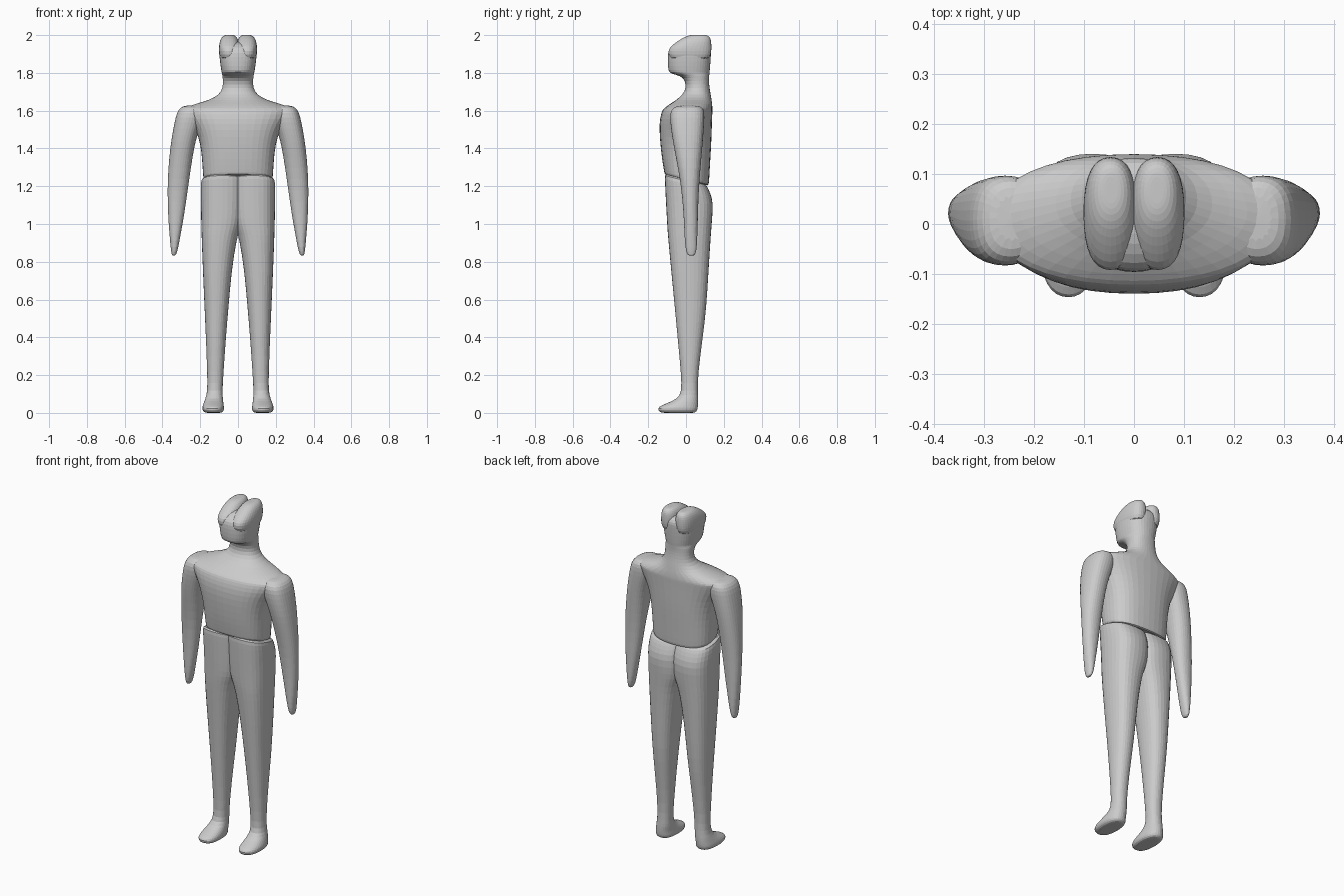
import bpy, bmesh, math


def loft(name, sections, sides=16, mirror=False, bisect=False):
    """Skin stacked superellipse rings: (z, x0, x1, y0, y1, power, slope along y)."""
    bm = bmesh.new()
    rings = []
    for z, x0, x1, y0, y1, power, slope in sections:
        cx, cy, rx, ry = (x0 + x1) / 2, (y0 + y1) / 2, (x1 - x0) / 2, (y1 - y0) / 2
        ring = []
        for i in range(sides):
            a = 2 * math.pi * i / sides
            c, s = math.cos(a), math.sin(a)
            x = cx + rx * math.copysign(abs(c) ** (2 / power), c)
            y = cy + ry * math.copysign(abs(s) ** (2 / power), s)
            ring.append(bm.verts.new((x, y, z + slope * (y - cy))))
        rings.append(ring)
    for lo, hi in zip(rings, rings[1:]):
        for i in range(sides):
            j = (i + 1) % sides
            bm.faces.new((lo[i], lo[j], hi[j], hi[i]))
    bm.faces.new(rings[0][::-1])
    bm.faces.new(rings[-1])
    bmesh.ops.recalc_face_normals(bm, faces=bm.faces)
    me = bpy.data.meshes.new(name)
    bm.to_mesh(me)
    bm.free()
    ob = bpy.data.objects.new(name, me)
    bpy.context.collection.objects.link(ob)
    sub = ob.modifiers.new("round", "SUBSURF")
    sub.levels = sub.render_levels = 1
    if mirror:
        m = ob.modifiers.new("mirror", "MIRROR")
        m.use_bisect_axis[0] = bisect
    return ob


def sym(z, w, y0, y1, power=2.2, slope=0.0):
    return (z, -w, w, y0, y1, power, slope)


# torso, shoulders, neck and face in one skin
loft("torso_and_neck", [
    sym(1.23, 0.165, -0.10, 0.11, 2.6, -0.25),
    sym(1.232, 0.185, -0.115, 0.122, 2.6, -0.25),
    sym(1.26, 0.187, -0.118, 0.124, 2.6, -0.20),
    sym(1.34, 0.192, -0.128, 0.130, 2.6),
    sym(1.42, 0.200, -0.137, 0.135, 2.6),
    sym(1.50, 0.225, -0.143, 0.138, 2.5),
    sym(1.56, 0.27, -0.140, 0.140, 2.3),
    sym(1.60, 0.295, -0.128, 0.142, 2.2),
    sym(1.612, 0.29, -0.120, 0.142, 2.2),
    sym(1.635, 0.235, -0.087, 0.140, 2.1),
    sym(1.655, 0.155, -0.055, 0.137, 2.1),
    sym(1.685, 0.100, -0.018, 0.132, 2.2),
    sym(1.72, 0.082, 0.000, 0.125, 2.3),
    sym(1.76, 0.080, -0.005, 0.122, 2.3),
    sym(1.785, 0.084, -0.030, 0.124, 2.3),
    sym(1.797, 0.086, -0.085, 0.125, 2.3),
    sym(1.81, 0.089, -0.095, 0.127, 2.4),
    sym(1.86, 0.097, -0.098, 0.131, 2.5),
    sym(1.91, 0.101, -0.097, 0.134, 2.5),
    sym(1.935, 0.098, -0.085, 0.134, 2.5),
    sym(1.96, 0.080, -0.040, 0.115, 2.3),
    sym(1.965, 0.040, 0.000, 0.08, 2.2),
], sides=20)

# twin crown lobes that leave a groove over the skull
loft("crown", [
    (1.86, 0.000, 0.092, -0.080, 0.120, 2.4, 0),
    (1.90, -0.006, 0.102, -0.097, 0.135, 2.4, 0),
    (1.93, -0.008, 0.103, -0.094, 0.137, 2.4, 0),
    (1.955, -0.007, 0.100, -0.064, 0.136, 2.4, 0),
    (1.98, 0.000, 0.093, -0.028, 0.133, 2.3, 0),
    (1.996, 0.012, 0.080, 0.005, 0.122, 2.2, 0),
    (2.001, 0.026, 0.066, 0.030, 0.105, 2.0, 0),
    (2.001, 0.038, 0.054, 0.050, 0.085, 2.0, 0),
], mirror=True, bisect=True)

# arms ending in mitten-like tips
loft("arms", [
    (0.832, 0.335, 0.347, 0.018, 0.038, 2, 0),
    (0.838, 0.326, 0.352, 0.006, 0.050, 2, 0),
    (0.87, 0.317, 0.356, -0.004, 0.058, 2.2, 0),
    (0.95, 0.302, 0.364, -0.009, 0.061, 2.2, 0),
    (1.05, 0.284, 0.371, -0.013, 0.064, 2.2, 0),
    (1.18, 0.265, 0.375, -0.024, 0.068, 2.2, 0),
    (1.30, 0.248, 0.370, -0.044, 0.078, 2.2, 0),
    (1.40, 0.232, 0.360, -0.064, 0.087, 2.3, 0),
    (1.47, 0.215, 0.350, -0.076, 0.093, 2.4, 0),
    (1.54, 0.190, 0.337, -0.085, 0.098, 2.5, 0),
    (1.59, 0.180, 0.325, -0.086, 0.100, 2.5, 0),
    (1.618, 0.190, 0.307, -0.070, 0.090, 2.4, 0),
    (1.628, 0.210, 0.275, -0.035, 0.060, 2.2, 0),
], mirror=True)

# hips, legs and feet, halves meeting at the crotch
loft("legs_and_feet", [
    (0.000, 0.110, 0.150, -0.09, 0.02, 2.2, 0),
    (0.000, 0.082, 0.178, -0.138, 0.052, 2.4, 0),
    (0.015, 0.073, 0.190, -0.150, 0.062, 2.4, 0),
    (0.032, 0.073, 0.190, -0.150, 0.065, 2.3, 0),
    (0.048, 0.076, 0.184, -0.110, 0.066, 2.2, 0),
    (0.075, 0.079, 0.174, -0.045, 0.066, 2.2, 0),
    (0.11, 0.082, 0.163, -0.024, 0.064, 2.2, 0),
    (0.20, 0.077, 0.163, -0.026, 0.063, 2.2, 0),
    (0.40, 0.063, 0.171, -0.046, 0.090, 2.2, 0),
    (0.55, 0.050, 0.178, -0.060, 0.109, 2.3, 0),
    (0.75, 0.033, 0.187, -0.080, 0.121, 2.4, 0),
    (0.92, 0.006, 0.194, -0.096, 0.132, 2.5, 0),
    (0.97, -0.012, 0.195, -0.100, 0.136, 2.6, 0),
    (1.02, -0.030, 0.197, -0.103, 0.140, 2.6, 0),
    (1.12, -0.035, 0.199, -0.109, 0.147, 2.6, -0.05),
    (1.19, -0.035, 0.200, -0.113, 0.130, 2.6, -0.20),
    (1.235, -0.035, 0.198, -0.115, 0.112, 2.6, -0.27),
    (1.237, -0.030, 0.180, -0.100, 0.100, 2.6, -0.27),
], mirror=True, bisect=True)
